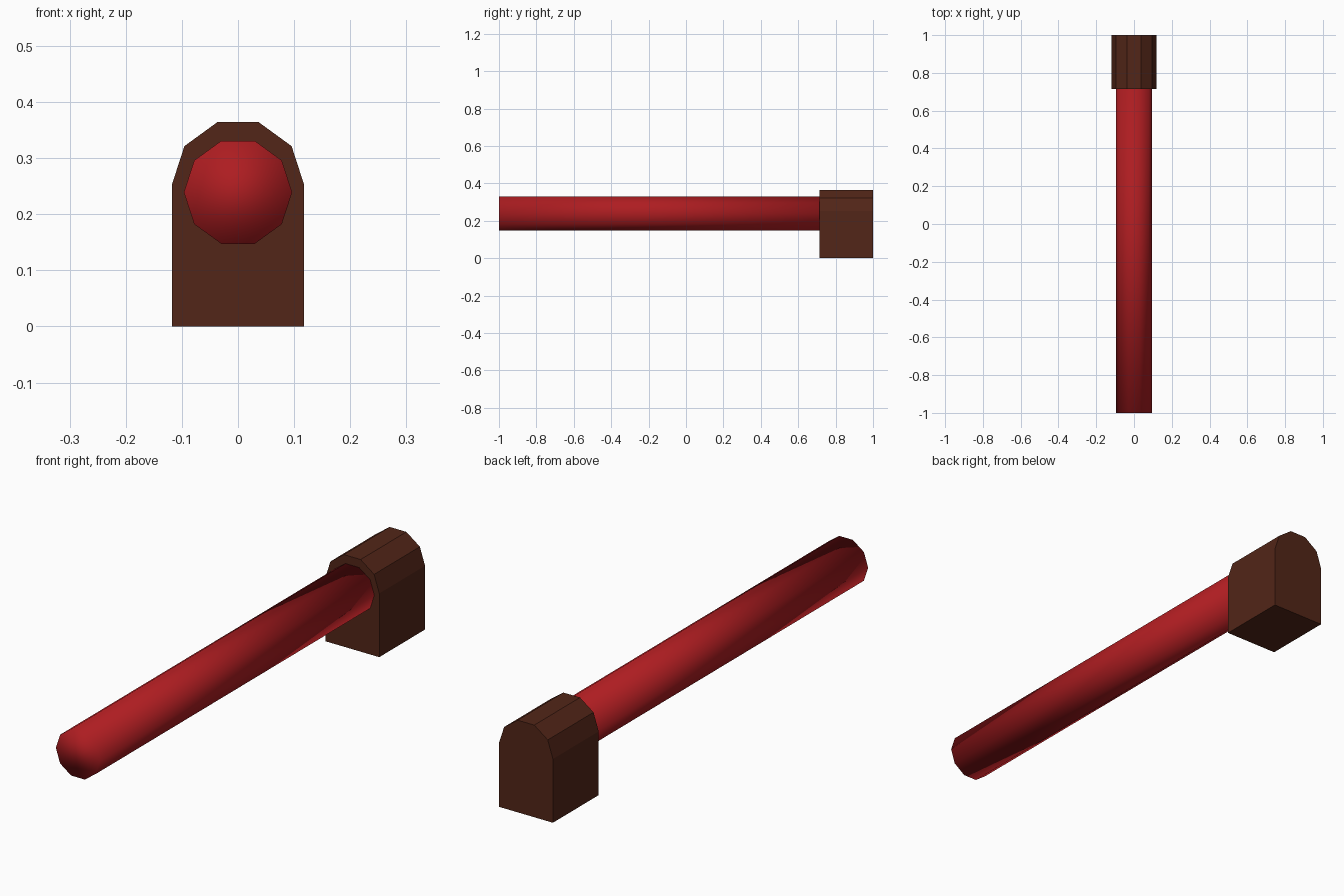
import bpy, bmesh
from math import cos, sin, radians

if "Cube" in bpy.data.objects:
    bpy.data.objects.remove(bpy.data.objects["Cube"])


def material(name, rgb):
    m = bpy.data.materials.new(name)
    m.diffuse_color = (*rgb, 1)
    m.use_nodes = True
    m.node_tree.nodes["Principled BSDF"].inputs["Base Color"].default_value = m.diffuse_color
    return m


def extrude_profile(name, profile, y0, y1, mat, smooth=False):
    """Solid made by sweeping an (x, z) outline from y0 to y1."""
    bm = bmesh.new()
    face = bm.faces.new([bm.verts.new((x, y0, z)) for x, z in profile])
    new = bmesh.ops.extrude_face_region(bm, geom=[face])["geom"]
    bmesh.ops.translate(bm, vec=(0, y1 - y0, 0),
                        verts=[v for v in new if isinstance(v, bmesh.types.BMVert)])
    bmesh.ops.recalc_face_normals(bm, faces=bm.faces)
    mesh = bpy.data.meshes.new(name)
    for f in bm.faces:
        f.smooth = smooth
    bm.to_mesh(mesh)
    bm.free()
    mesh.materials.append(mat)
    ob = bpy.data.objects.new(name, mesh)
    bpy.context.collection.objects.link(ob)
    return ob


def decagon_arc(radius, cz, count):
    return [(radius * cos(radians(36 * i)), cz + radius * sin(radians(36 * i)))
            for i in range(count)]


red = material("red", (0.42, 0.012, 0.015))
brown = material("brown", (0.085, 0.019, 0.009))

# Ten-sided rod, smooth shaded across its ends
extrude_profile("rod", decagon_arc(0.0965, 0.239, 10), -1.0, 0.714, red, smooth=True)

# Block with a flat base and a faceted half-decagon top
extrude_profile("end_block", decagon_arc(0.118, 0.252, 6) + [(-0.118, 0), (0.118, 0)],
                0.714, 1.0, brown)
